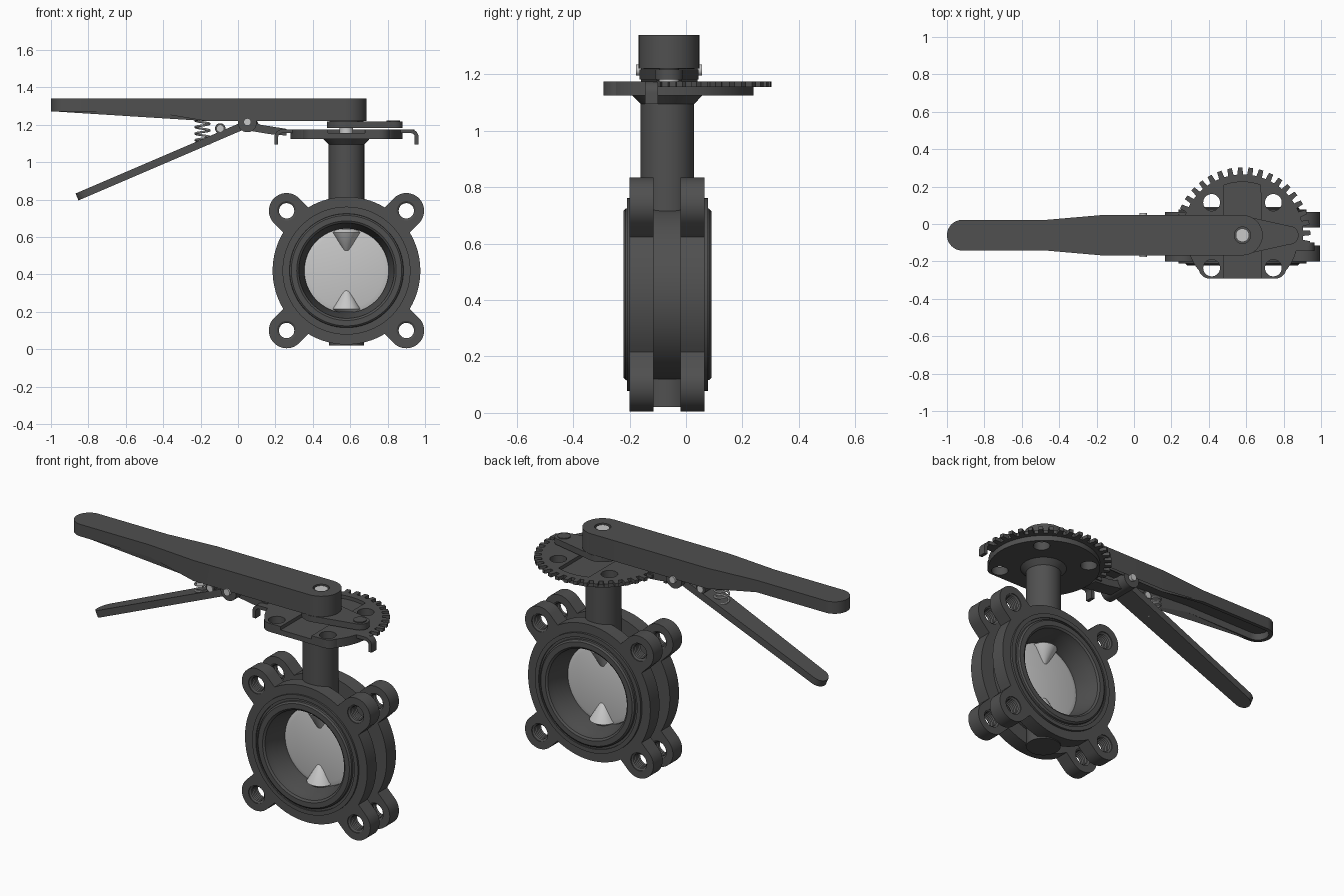
import bpy, bmesh, math
from math import sin, cos, pi, radians, asin, degrees
from mathutils import Matrix

cube = bpy.data.objects.get("Cube")
if cube:
    bpy.data.objects.remove(cube)

CX, CZ = 0.58, 0.42          # body axis
BY, SY = -0.066, -0.06       # body centre and stem centre in y
ALONG_Y = (pi / 2, 0, 0)
parts = []


def material(name, value, rough):
    m = bpy.data.materials.new(name)
    m.use_nodes = True
    m.diffuse_color = (value, value, value, 1)
    node = m.node_tree.nodes["Principled BSDF"]
    node.inputs["Base Color"].default_value = (value, value, value, 1)
    node.inputs["Roughness"].default_value = rough
    return m


IRON = material("dark_grey_iron", 0.08, 0.6)
STEEL = material("light_grey_steel", 0.58, 0.4)


def finish(name, bm, mat, loc=(0, 0, 0), rot=(0, 0, 0)):
    bmesh.ops.remove_doubles(bm, verts=bm.verts, dist=1e-5)
    bmesh.ops.recalc_face_normals(bm, faces=bm.faces)
    me = bpy.data.meshes.new(name)
    bm.to_mesh(me)
    bm.free()
    me.materials.clear()
    me.materials.append(mat)
    ob = bpy.data.objects.new(name, me)
    ob.location, ob.rotation_euler = loc, rot
    bpy.context.collection.objects.link(ob)
    parts.append(ob)
    return ob


def lathe(name, profile, mat, loc, rot=(0, 0, 0), closed=False, seg=64):
    """Spin (radius, height) points round local z."""
    bm = bmesh.new()
    vs = [bm.verts.new((r, 0, z)) for r, z in profile]
    es = [bm.edges.new(p) for p in zip(vs, vs[1:])]
    if closed:
        es.append(bm.edges.new((vs[-1], vs[0])))
    bmesh.ops.spin(bm, geom=vs + es, axis=(0, 0, 1), cent=(0, 0, 0),
                   angle=2 * pi, steps=seg)
    return finish(name, bm, mat, loc, rot)


def rod(name, r, length, mat, loc, rot=(0, 0, 0), seg=32):
    h = length / 2
    return lathe(name, [(0, -h), (r, -h), (r, h), (0, h)], mat, loc, rot, seg=seg)


def curve_bmesh(cu):
    ob = bpy.data.objects.new("temporary", cu)
    bpy.context.collection.objects.link(ob)
    dg = bpy.context.evaluated_depsgraph_get()
    me = bpy.data.meshes.new_from_object(ob.evaluated_get(dg))
    bm = bmesh.new()
    bm.from_mesh(me)
    bpy.data.objects.remove(ob)
    bpy.data.meshes.remove(me)
    return bm


def add_spline(cu, pts, cyclic):
    s = cu.splines.new('POLY')
    s.points.add(len(pts) - 1)
    for p, co in zip(s.points, pts):
        p.co = (*co, 1) if len(co) == 3 else (*co, 0, 1)
    s.use_cyclic_u = cyclic


def plate(name, outline, holes, thick, mat, loc, rot=(0, 0, 0), shape=None):
    """Flat plate with holes, centred on its thickness."""
    cu = bpy.data.curves.new(name, 'CURVE')
    cu.dimensions, cu.fill_mode, cu.extrude = '2D', 'BOTH', thick / 2
    for loop in [outline] + holes:
        add_spline(cu, loop, True)
    bm = curve_bmesh(cu)
    if shape:
        for v in bm.verts:
            shape(v)
    return finish(name, bm, mat, loc, rot)


def arc(x, y, r, a0, a1, n=16):
    return [(x + r * cos(radians(a0 + (a1 - a0) * i / n)),
             y + r * sin(radians(a0 + (a1 - a0) * i / n))) for i in range(n + 1)]


def circle(x, y, r, n=32):
    return arc(x, y, r, 0, 360, n)[:-1]


def capsule(x0, r0, x1, r1):
    """Two round ends joined by straight sides, along local x."""
    return arc(x0, 0, r0, 90, 270) + arc(x1, 0, r1, -90, 90)


# Flanges with four lugs
R, LUG, OFF = 0.395, 0.095, 0.32
half = degrees(asin(LUG / R))
outline = []
for a in (45, 135, 225, 315):
    sx, sy = math.copysign(OFF, cos(radians(a))), math.copysign(OFF, sin(radians(a)))
    outline += arc(sx, sy, LUG, a - 90, a + 90, 24)
    outline += arc(0, 0, R, a + half, a + 90 - half, 16)
lugs = [(sx * OFF, sy * OFF) for sx in (-1, 1) for sy in (-1, 1)]
holes = [circle(x, y, 0.052) for x, y in lugs]
thread = [(0.053, -0.038)]
for i in range(6):
    z = -0.036 + i * 0.012
    thread += [(0.049, z), (0.041, z + 0.006)]
thread += [(0.049, 0.036), (0.053, 0.038)]
for side, y in (("front", -0.1575), ("back", 0.0225)):
    plate(side + "_flange", outline, [circle(0, 0, 0.3, 64)] + holes, 0.085, IRON,
          (CX, y, CZ), ALONG_Y)
    for i, (x, z) in enumerate(lugs):
        lathe(f"{side}_lug_thread_{i + 1}", thread, IRON, (CX + x, y, CZ + z),
              ALONG_Y, closed=True, seg=32)

# Body core and rubber seat rings
ring = [(0.225, 0.03), (0.248, 0.11), (0.255, 0.148), (0.266, 0.156), (0.295, 0.156),
        (0.304, 0.148), (0.305, 0.136), (0.318, 0.136), (0.318, 0.144), (0.342, 0.144),
        (0.342, 0.12), (0.31, 0.1)]
lathe("body_and_seat", ring + [(r, -z) for r, z in reversed(ring)], IRON,
      (CX, BY, CZ), ALONG_Y, closed=True, seg=96)

# Valve disc with cone hubs
lathe("valve_disc", [(0, -0.014), (0.2, -0.014), (0.227, -0.006), (0.227, 0.006),
                     (0.2, 0.014), (0, 0.014)], STEEL, (CX, BY, CZ), ALONG_Y, seg=96)
cone = [(0, 0.222), (0.05, 0.222), (0.074, 0.205), (0.018, 0.11), (0.009, 0.103), (0, 0.101)]
for name, turn in (("upper_disc_hub", 0), ("lower_disc_hub", pi)):
    lathe(name, cone, STEEL, (CX, BY, CZ), (turn, 0, 0), seg=32)

# Neck and bottom boss
lathe("neck", [(0, 0.7), (0.095, 0.7), (0.095, 1.095), (0.125, 1.126), (0, 1.126)],
      IRON, (CX, BY, 0), seg=48)
rod("bottom_boss", 0.093, 0.1, IRON, (CX, BY, 0.07), seg=48)

# Mounting plate and toothed quadrant
bolt_holes = [circle(sx * 0.165, sy * 0.175, 0.045) for sx in (-1, 1) for sy in (-1, 1)]
left_ear = arc(-0.175, -0.172, 0.06, 195, 270, 8)
right_ear = [(-x, y) for x, y in reversed(left_ear)]
plate("mounting_plate", arc(0, 0, 0.30, -38, 218, 64) + left_ear + right_ear,
      bolt_holes, 0.03, IRON, (CX, SY, 1.14))
teeth = []
for i in range(22):
    a = -7 + i * 9
    for da, r in ((-2.6, 0.325), (-1.9, 0.363), (1.9, 0.363), (2.6, 0.325)):
        teeth.append((r * cos(radians(a + da)), r * sin(radians(a + da))))
opening = [(-0.1, -0.232)] + arc(0, 0, 0.285, 110, 70, 10) + [(0.1, -0.232)]
plate("toothed_quadrant", teeth + arc(0, 0, 0.30, 196, 218, 6) + left_ear + opening
      + right_ear + arc(0, 0, 0.30, -38, -12, 6), bolt_holes, 0.02, IRON, (CX, SY, 1.165))

# Bent stop tabs on both sides
hook = ([(0.27, 0.02)] + arc(0.345, -0.02, 0.04, 90, 0, 8) + [(0.385, -0.06), (0.365, -0.06)]
        + arc(0.345, -0.02, 0.02, 0, 90, 8) + [(0.27, 0.0)])
for name, s in (("left_stop_tab", 1), ("right_stop_tab", -1)):
    plate(name, [(s * x, z) for x, z in hook], [], 0.045, IRON, (CX, -0.122, 1.155), ALONG_Y)

# Stem and pointer plate
rod("stem", 0.036, 0.2, STEEL, (CX, SY, 1.235))
plate("pointer_plate", capsule(0, 0.105, 0.25, 0.05), [], 0.035, IRON, (CX, SY, 1.199))
rod("pointer_pin", 0.035, 0.01, IRON, (CX + 0.25, SY, 1.217))

# Hand lever: top skin and hollow skirt with a stepped underside
def lever_outline(inset):
    w, n = 0.108 - inset, 0.082 - inset
    return (arc(-0.918, 0, n, 90, 270) + [(-0.47, -n), (-0.17, -w)]
            + arc(CX, 0, w, -90, 90) + [(-0.17, w), (-0.47, n)])


def underside(v):
    if v.co.z < 0:
        t = min(max((v.co.x + 0.47) / 0.3, 0), 1)
        v.co.z = 0.005 - 0.05 * t


plate("lever_top", lever_outline(0), [circle(CX, 0, 0.044)], 0.03, IRON, (0, SY, 1.325))
plate("lever_skirt", lever_outline(0), [lever_outline(0.022)], 0.09, IRON,
      (0, SY, 1.265), shape=underside)
lathe("lever_hub", [(0.044, 1.218), (0.09, 1.218), (0.09, 1.315), (0.044, 1.315)], IRON,
      (CX, SY, 0), closed=True)

# Trigger, pivot and latch
tilt = math.atan2(0.39, 0.91)
plate("trigger", capsule(-0.93, 0.05, 0.0, 0.065), [], 0.04, IRON,
      (0.04, SY, 1.2), (0, -tilt, 0))
rod("pivot_barrel", 0.05, 0.2, IRON, (0.05, SY, 1.21), ALONG_Y)
rod("pivot_pin", 0.02, 0.235, STEEL, (0.05, SY, 1.215), ALONG_Y)
plate("latch", [(0.05, 1.235), (0.05, 1.17), (0.17, 1.15), (0.26, 1.142), (0.26, 1.178),
                (0.12, 1.2)], [], 0.09, IRON, (0, SY, 0), ALONG_Y)
rod("spring_post", 0.028, 0.12, IRON, (-0.095, SY, 1.18), ALONG_Y)
rod("spring_post_pin", 0.018, 0.13, STEEL, (-0.095, SY, 1.18), ALONG_Y)

# Return spring
cu = bpy.data.curves.new("spring_path", 'CURVE')
cu.dimensions, cu.bevel_depth, cu.bevel_resolution = '3D', 0.006, 2
turns, steps = 4, 24
add_spline(cu, [(0.038 * cos(2 * pi * i / steps), 0.038 * sin(2 * pi * i / steps),
                 0.14 * i / (turns * steps)) for i in range(turns * steps + 1)], False)
finish("return_spring", curve_bmesh(cu), STEEL, (-0.19, SY, 1.1))

# Smooth round surfaces, keep edges crisp
bpy.ops.object.select_all(action='DESELECT')
for ob in parts:
    ob.select_set(True)
bpy.context.view_layer.objects.active = parts[0]
bpy.ops.object.shade_smooth_by_angle(angle=radians(30))
